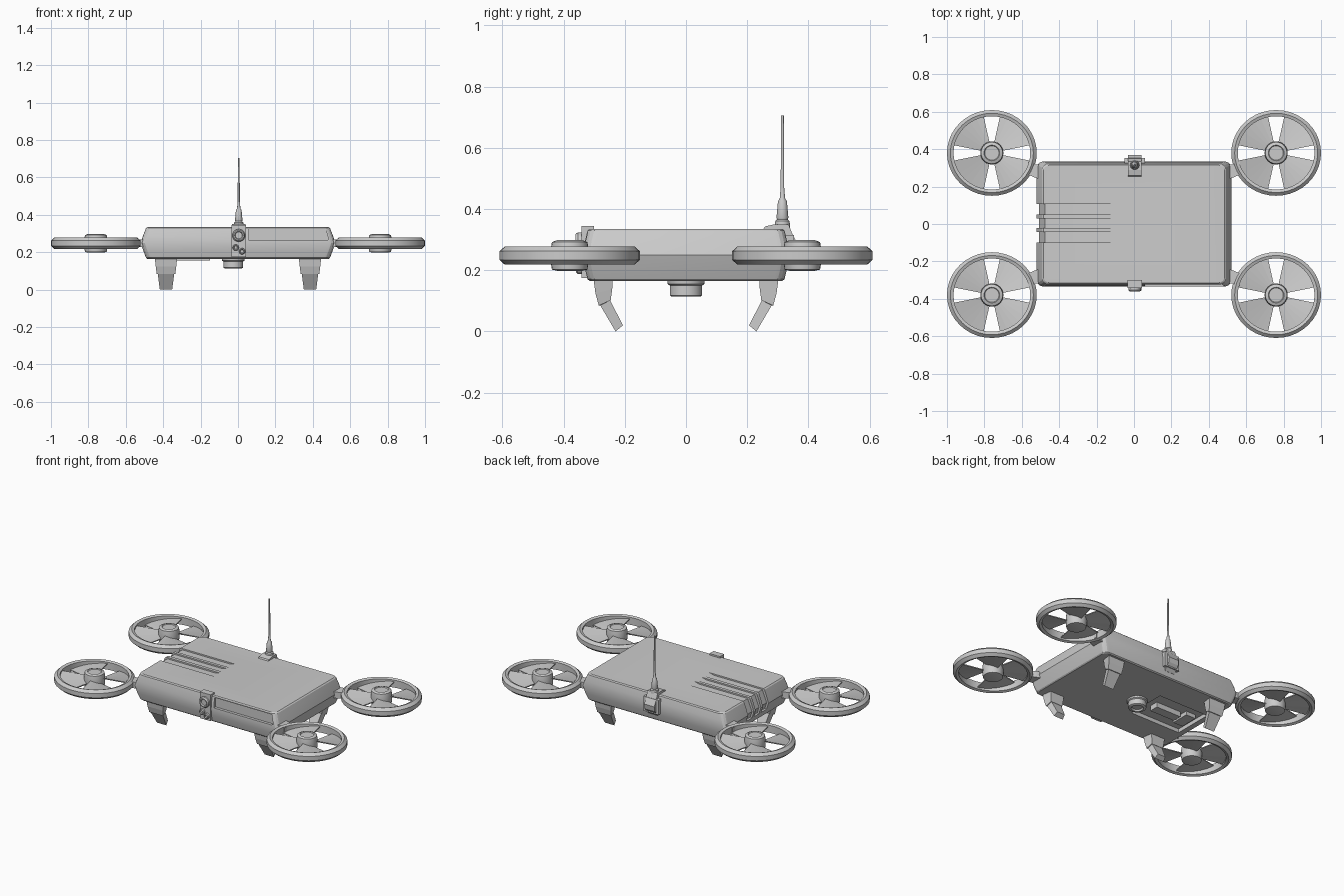
import bpy
from math import cos, sin, pi, radians

if "Cube" in bpy.data.objects:
    bpy.data.objects.remove(bpy.data.objects["Cube"])


def make(name, verts, faces, smooth=False):
    me = bpy.data.meshes.new(name)
    me.from_pydata(verts, [], faces)
    ob = bpy.data.objects.new(name, me)
    bpy.context.collection.objects.link(ob)
    bpy.ops.object.select_all(action='DESELECT')
    ob.select_set(True)
    bpy.context.view_layer.objects.active = ob
    bpy.ops.object.mode_set(mode='EDIT')
    bpy.ops.mesh.select_all(action='SELECT')
    bpy.ops.mesh.normals_make_consistent(inside=False)
    bpy.ops.object.mode_set(mode='OBJECT')
    if smooth:
        bpy.ops.object.shade_smooth_by_angle(angle=radians(35))
    return ob


def loft(name, rings, caps=True, loop=False, smooth=False):
    n, m = len(rings[0]), len(rings)
    faces = [(i * n + j, i * n + (j + 1) % n, (i + 1) % m * n + (j + 1) % n, (i + 1) % m * n + j)
             for i in range(m if loop else m - 1) for j in range(n)]
    if caps and not loop:
        faces += [tuple(range(n)), tuple(range((m - 1) * n, m * n))]
    return make(name, [v for r in rings for v in r], faces, smooth)


def lathe(name, c, prof, seg=24, loop=False, axis='z', sy=1.0):
    # profile of (radius, offset along axis)
    rings = []
    for r, h in prof:
        ring = []
        for k in range(seg):
            a, b = r * cos(2 * pi * k / seg), r * sin(2 * pi * k / seg)
            ring.append((c[0] + a, c[1] + b * sy, c[2] + h) if axis == 'z'
                        else (c[0] + a, c[1] - h, c[2] + b))
        rings.append(ring)
    return loft(name, rings, loop=loop, smooth=True)


def box(name, x0, x1, y0, y1, z0, z1):
    return loft(name, [[(x0, y0, z), (x1, y0, z), (x1, y1, z), (x0, y1, z)] for z in (z0, z1)])


def prism_y(name, pts, y0, y1):
    return loft(name, [[(x, y, z) for x, z in pts] for y in (y0, y1)])


def cut(body, cutter):
    cutter.hide_render = True
    mod = body.modifiers.new('cut', 'BOOLEAN')
    mod.operation, mod.object, mod.solver = 'DIFFERENCE', cutter, 'EXACT'
    bpy.ops.object.select_all(action='DESELECT')
    body.select_set(True)
    bpy.context.view_layer.objects.active = body
    bpy.ops.object.modifier_apply(modifier=mod.name)
    bpy.data.objects.remove(cutter)


# Body: rounded rectangles stacked up, widest at mid height
def rounded(hx, hy, z, r=0.035, n=4):
    pts = []
    for q, (sx, sy) in enumerate([(1, 1), (-1, 1), (-1, -1), (1, -1)]):
        for k in range(n + 1):
            a = pi / 2 * (q + k / n)
            pts.append((sx * (hx - r) + r * cos(a), sy * (hy - r) + r * sin(a), z))
    return pts


body = loft('body', [rounded(*s) for s in [
    (.485, .315, .165), (.492, .322, .171), (.507, .331, .21), (.52, .334, .25),
    (.507, .331, .29), (.492, .322, .329), (.485, .315, .335)]])

# Vent recesses on the top and the left side
vent = [(-.09, .337), (-.13, .326), (-.476, .326), (-.507, .25), (-.494, .21),
        (-.6, .2), (-.6, .36), (-.09, .36)]
for y0, y1 in [(.05, .108), (-.022, .03), (-.1, -.044)]:
    cut(body, prism_y('vent_cutter', vent, y0, y1))
# Front panel recess
cut(body, prism_y('panel_cutter', [(.06, .262), (.47, .262), (.485, .268), (.468, .324), (.06, .324)],
                  -.4, -.315))
# Battery tray underneath
cut(body, box('tray_cutter', -.45, -.09, -.13, .13, .1, .19))
box('tray_pad', -.42, -.35, -.06, .06, .165, .192)
box('tray_latch', -.33, -.15, -.03, .03, .157, .192)
bpy.ops.object.select_all(action='DESELECT')
body.select_set(True)
bpy.context.view_layer.objects.active = body
bpy.ops.object.shade_smooth_by_angle(angle=radians(20))

# Rotors and their arms at the four corners
ring_prof = [(.205, -.024), (.222, -.03), (.24, -.014), (.24, .014), (.222, .03), (.205, .024)]
hub_prof = [(.04, -.05), (.058, -.046), (.062, -.022), (.062, .022), (.058, .044), (.042, .05), (.038, .045)]
for sx, sxn in ((-1, 'left'), (1, 'right')):
    for sy, syn in ((-1, 'front'), (1, 'back')):
        tag = syn + '_' + sxn
        c = (sx * .76, sy * .38, .248)
        lathe(tag + '_rotor_ring', c, ring_prof, 40, loop=True, sy=.955)
        lathe(tag + '_rotor_hub', c, hub_prof, 24)
        for b in range(4):
            rings = []
            for k in range(7):
                a = pi / 2 * b + radians(12 + 66 * k / 6)
                z = c[2] + .013 - .026 * k / 6
                rings.append([(c[0] + r * cos(a), c[1] + r * sin(a) * .955, z + dz)
                              for r, dz in ((.05, -.003), (.208, -.003), (.208, .003), (.05, .003))])
            loft(tag + '_blade', rings)
        loft(tag + '_arm', [[(sx * x, sy * (y + dy), .248 + dz)
                             for dy, dz in ((-w, -.02), (w, -.02), (w, .02), (-w, .02))]
                            for x, y, w in ((.49, .275, .04), (.535, .285, .035), (.568, .30, .035))])

        # Bent leg: (outer y, outer z, inner y, inner z, half width)
        secs = [(.302, .172, .24, .172, .06), (.296, .125, .241, .138, .055), (.285, .085, .246, .102, .05),
                (.28, .085, .248, .102, .044), (.23, 0, .206, .02, .033)]
        loft(tag + '_leg', [[(sx * .385 - w, sy * yo, zo), (sx * .385 + w, sy * yo, zo),
                             (sx * .385 + w * .85, sy * yi, zi), (sx * .385 - w * .85, sy * yi, zi)]
                            for yo, zo, yi, zi, w in secs])

# Belly camera
lathe('belly_camera', (-.025, 0, 0), [(.062, .172), (.06, .155), (.053, .15), (.053, .118),
                                      (.047, .114), (.036, .114), (.03, .124)], 28)

# Front sensor cluster
box('sensor_plate', -.034, .042, -.342, -.3, .175, .345)
lathe('sensor_main_lens', (.004, -.335, .29), [(.034, 0), (.034, .018), (.028, .026), (.022, .026), (.018, .018)],
      20, axis='y')
for i, (x, z) in enumerate([(-.012, .225), (.022, .205)]):
    lathe('sensor_small_lens', (x, -.335, z), [(.017, 0), (.017, .02), (.012, .024), (.008, .018)], 14, axis='y')

# Antenna clip over the back edge
clip = [(.25, .33), (.258, .343), (.29, .35), (.335, .35), (.347, .32), (.37, .275), (.365, .245), (.33, .2),
        (.31, .2), (.31, .32)]
loft('antenna_clip', [[(x, y, z) for y, z in clip] for x in (-.032, .04)])
box('antenna_clip_wings', -.05, .058, .31, .352, .22, .315)

# Antenna
lathe('antenna', (.004, .315, 0), [(.026, .34), (.024, .36), (.018, .366), (.02, .372), (.015, .425), (.009, .435),
                                   (.006, .47), (.0045, .705)], 14)
